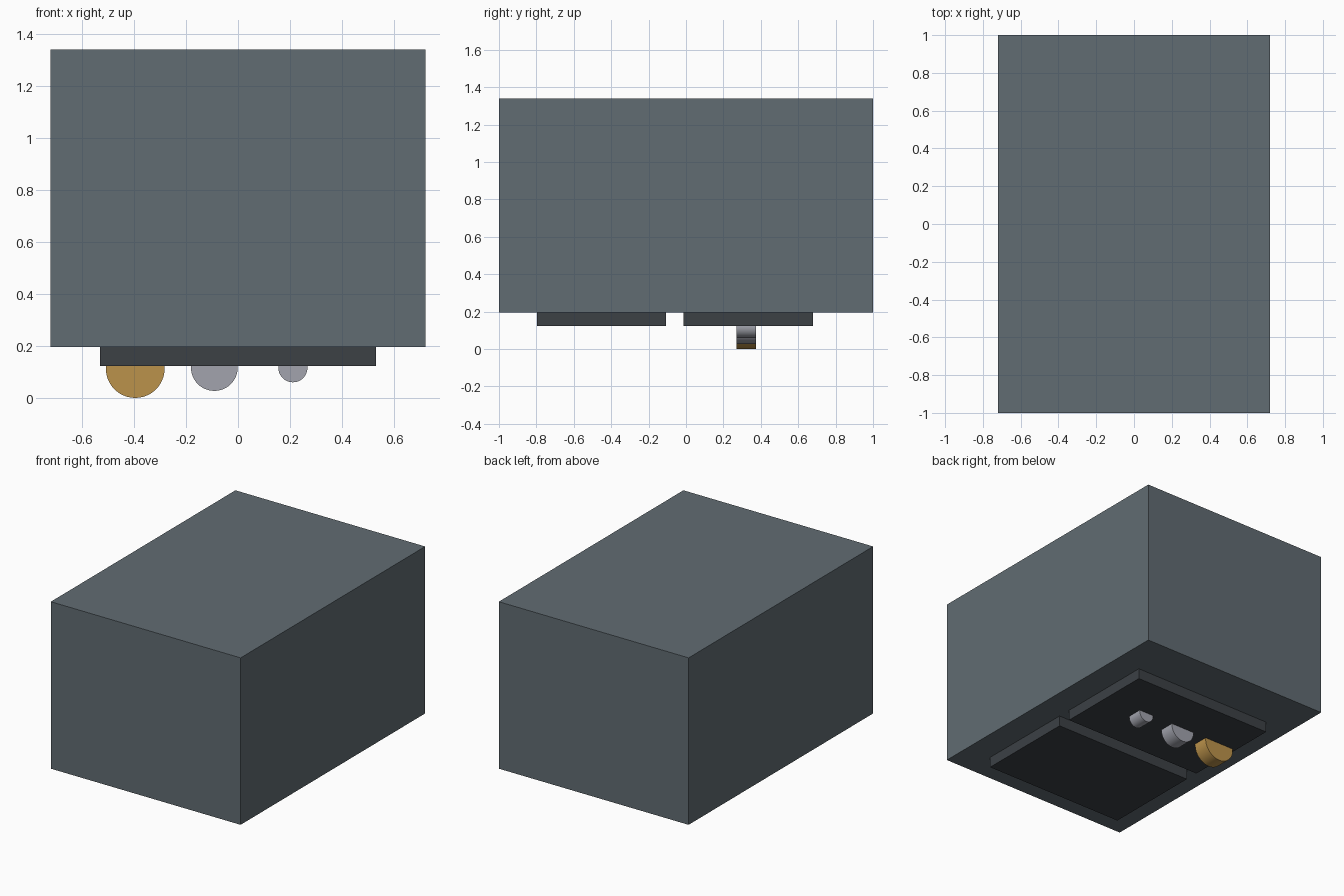
import bpy
from math import pi

if "Cube" in bpy.data.objects:
    bpy.data.objects.remove(bpy.data.objects["Cube"])


def material(name, rgb):
    m = bpy.data.materials.new(name)
    m.diffuse_color = (*rgb, 1)
    m.use_nodes = True
    m.node_tree.nodes["Principled BSDF"].inputs["Base Color"].default_value = m.diffuse_color
    return m


slate = material("slate", (0.12, 0.15, 0.17))
dark = material("dark_rubber", (0.045, 0.052, 0.06))
silver = material("silver", (0.36, 0.37, 0.42))
gold = material("gold", (0.50, 0.29, 0.07))


def box(name, x, y, z, mat):
    """Box from its (min, max) extents on each axis."""
    spans = (x, y, z)
    bpy.ops.mesh.primitive_cube_add(size=1, location=[(a + b) / 2 for a, b in spans])
    ob = bpy.context.object
    ob.name = name
    ob.scale = [b - a for a, b in spans]
    bpy.ops.object.transform_apply(location=False, rotation=False, scale=True)
    ob.data.materials.append(mat)


def disc(name, x, z, r, mat):
    """Upright disc with its axis along y."""
    bpy.ops.mesh.primitive_cylinder_add(vertices=48, radius=r, depth=0.104,
                                        location=(x, 0.323, z), rotation=(pi / 2, 0, 0))
    ob = bpy.context.object
    ob.name = name
    ob.data.materials.append(mat)
    bpy.ops.object.shade_smooth_by_angle()


# Main housing
box("housing", (-0.72, 0.72), (-1, 1), (0.195, 1.34), slate)

# Two plates under the housing
for name, y in (("front_plate", (-0.797, -0.107)), ("back_plate", (-0.013, 0.68))):
    box(name, (-0.53, 0.53), y, (0.123, 0.195), dark)

# Discs half sunk into the back plate
disc("large_disc", -0.395, 0.113, 0.113, gold)
disc("medium_disc", -0.091, 0.117, 0.09, silver)
disc("small_disc", 0.211, 0.116, 0.056, silver)
